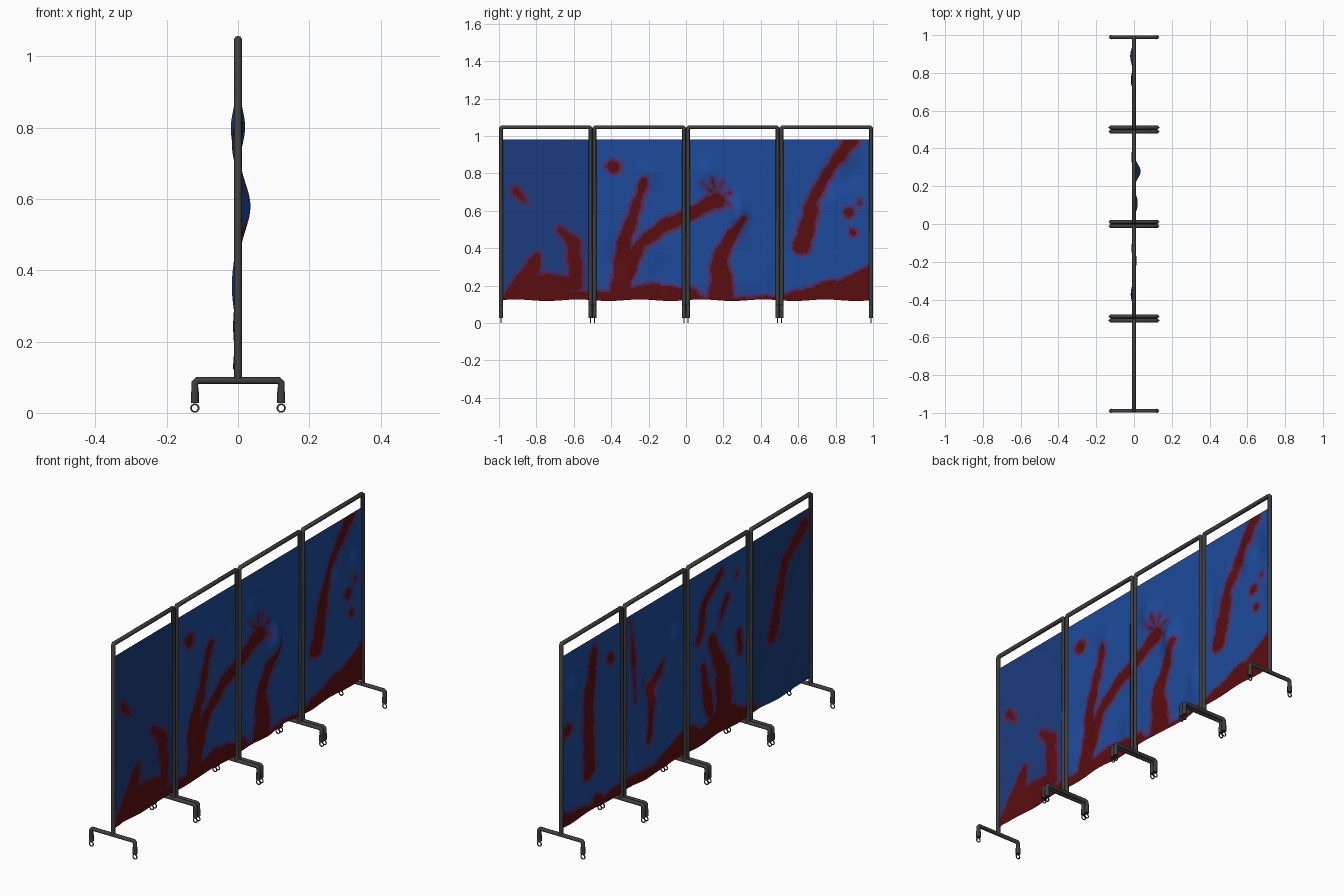
import bpy, math

if "Cube" in bpy.data.objects:
    bpy.data.objects.remove(bpy.data.objects["Cube"])

POST = 0.239          # post offset from panel centre
CENTRES = (-0.75, -0.25, 0.25, 0.75)


def material(name, rgb):
    m = bpy.data.materials.new(name)
    m.diffuse_color = (*rgb, 1)
    m.use_nodes = True
    m.node_tree.nodes["Principled BSDF"].inputs["Base Color"].default_value = m.diffuse_color
    return m


BLUE, DEEP, RED = (0.012, 0.070, 0.33), (0.010, 0.045, 0.21), (0.105, 0.004, 0.005)
LEVELS = 5


def palette(name, blue):
    return [material(f"{name}_{i}", [a + (b - a) * i / (LEVELS - 1) for a, b in zip(blue, RED)])
            for i in range(LEVELS)]


metal = material("dark_metal", (0.05, 0.05, 0.05))
cloth, deep_cloth = palette("cloth", BLUE), palette("deep_cloth", DEEP)

# painted strokes, each a path of (y, z, radius)
FRONT = [
    [(-1, .1, .05), (-.8, .1, .09), (-.5, .1, .07)],
    [(-.88, .14, .10), (-.8, .36, .03)],
    [(-.8, .2, .08), (-.65, .2, .06)],
    [(-.59, .2, .045), (-.6, .42, .045), (-.67, .5, .025)],
    [(-.91, .70, .035), (-.85, .64, .01)],
    [(-.39, .84, .045)],
    [(-.35, .15, .07), (-.33, .45, .045), (-.22, .76, .03)],
    [(-.35, .2, .06), (-.25, .42, .04), (-.1, .53, .045), (.08, .61, .045), (.17, .66, .05)],
    [(.19, .15, .08), (.18, .35, .05), (.25, .48, .04), (.31, .56, .02)],
    [(-.5, .1, .08), (-.15, .1, .12), (0, .1, .1), (.1, .1, .05), (.5, .1, .05)],
    [(.89, .98, .045), (.77, .82, .035), (.68, .66, .04), (.62, .42, .06)],
    [(.87, .59, .035)], [(.93, .645, .022)], [(.89, .49, .028)],
    [(.5, .1, .06), (.8, .12, .12), (1, .1, .24)],
]
FRONT += [[(.16, .68, .02), (y, z, .011)]
          for y, z in ((.08, .75), (.14, .77), (.2, .76), (.24, .70), (.24, .63))]
BACK = [
    [(.73, .91, .035), (.78, .735, .045), (.77, .33, .055)],
    [(.6, .83, .035)], [(.94, .6, .04)], [(.70, .15, .05)],
    [(1, .1, .11), (.75, .1, .06), (.5, .1, .09)],
    [(.446, .95, .012), (.42, .8, .025), (.406, .54, .015)],
    [(.18, .66, .015), (.26, .53, .035), (.3, .3, .025)],
    [(.5, .1, .08), (.25, .1, .08), (0, .1, .16)],
    [(-.28, .93, .025), (-.15, .81, .04), (-.1, .65, .03)],
    [(-.4, .87, .025)], [(-.32, .78, .03), (-.25, .66, .015)],
    [(-.42, .57, .03), (-.42, .49, .035)],
    [(-.3, .15, .08), (-.28, .43, .055), (-.2, .61, .04)],
    [(-.13, .5, .03), (-.18, .28, .05)],
    [(0, .1, .1), (-.3, .1, .16), (-.5, .1, .08)],
    [(-.93, .91, .045), (-.78, .79, .035), (-.68, .45, .045)],
]
# billows in the cloth: y, z, height, y spread, z spread
BILLOWS = [
    (.28, .58, .032, .05, .09), (.1, .8, .02, .06, .07), (.44, .3, .012, .03, .1),
    (-.38, .35, -.018, .06, .1), (-.12, .25, -.014, .06, .1), (-.2, .8, .012, .06, .06),
    (.9, .8, -.022, .06, .08), (.76, .75, -.016, .05, .07), (.56, .6, -.012, .03, .15),
    (-.96, .15, .013, .03, .05), (-.6, .3, .009, .05, .1), (.35, .12, -.012, .08, .08),
]


def segments(strokes):
    return [(a, b) for s in strokes for a, b in zip(s, s[1:] or s)]


def paint(y, z, segs):
    """Amount of red, 0 to 1, with a soft edge."""
    best = 1.0
    for (ay, az, ar), (by, bz, br) in segs:
        dy, dz = by - ay, bz - az
        t = ((y - ay) * dy + (z - az) * dz) / (dy * dy + dz * dz + 1e-9)
        t = min(1, max(0, t))
        best = min(best, math.hypot(y - ay - t * dy, z - az - t * dz) - ar - t * (br - ar))
    wobble = .006 * math.sin(37 * y + 11 * z) * math.sin(41 * z - 9 * y)
    return min(1, max(0, .5 - (best + wobble) / .036))


def billow(y, z, c):
    fade = max(0, 1 - ((y - c) / POST) ** 4) * min(1, (.98 - z) / .1)
    x = sum(h * math.exp(-((y - by) / sy) ** 2 - ((z - bz) / sz) ** 2)
            for by, bz, h, sy, sz in BILLOWS)
    return fade * (x + .0015 * math.sin(23 * y + 14 * z))


def build_cloth(name, c, mats):
    ny, nz = 60, 108
    verts, faces, shade = [], [], []
    for side, strokes in ((1, FRONT), (-1, BACK)):
        base = len(verts)
        near = [s for s in segments(strokes)
                if min(p[0] - p[2] for p in s) < c + .3 and max(p[0] + p[2] for p in s) > c - .3]
        for j in range(nz + 1):
            for i in range(ny + 1):
                y = c + POST * (2 * i / ny - 1)
                low = .122 + .004 * math.sin(19 * y)
                z = low + (.98 - low) * j / nz
                verts.append((billow(y, z, c) + side * .0015, y, z))
        for j in range(nz):
            for i in range(ny):
                a = base + j * (ny + 1) + i
                f = (a, a + 1, a + ny + 2, a + ny + 1)
                faces.append(f[::side])
                y, z = c + POST * (2 * (i + .5) / ny - 1), .122 + .858 * (j + .5) / nz
                shade.append(round(paint(y, z, near) * (LEVELS - 1)))
    me = bpy.data.meshes.new(name)
    me.from_pydata(verts, [], faces)
    for m in mats:
        me.materials.append(m)
    me.polygons.foreach_set("material_index", shade)
    me.polygons.foreach_set("use_smooth", [True] * len(faces))
    me.update()
    bpy.context.collection.objects.link(bpy.data.objects.new(name, me))


def pipe(name, pts, radius, closed=False, sides=2):
    """Round tube through pts with small chamfered corners."""
    cu = bpy.data.curves.new(name, 'CURVE')
    cu.dimensions = '3D'
    cu.bevel_depth, cu.bevel_resolution = radius, sides
    cu.use_fill_caps = True
    sp = cu.splines.new('POLY')
    sp.points.add(len(pts) - 1)
    for p, co in zip(sp.points, pts):
        p.co = (*co, 1)
    sp.use_cyclic_u = closed
    sp.use_smooth = True
    cu.materials.append(metal)
    bpy.context.collection.objects.link(bpy.data.objects.new(name, cu))


def arch(half, low, top, ch=.007):
    """Upside-down U outline as (across, height)."""
    left = [(-half, low), (-half, top - ch), (-half + ch, top)]
    return left + [(-a, h) for a, h in reversed(left)]


for n, c in enumerate(CENTRES, 1):
    # posts and top rail
    pipe(f"panel_{n}_frame", [(0, c + a, h) for a, h in arch(POST, .09, 1.047)], .0108)
    # hanging cloth
    build_cloth(f"panel_{n}_cloth", c, deep_cloth if n == 1 else cloth)
    for s, end in ((-1, "left"), (1, "right")):
        y = c + s * POST
        # foot
        pipe(f"panel_{n}_{end}_foot", [(a, y, h) for a, h in arch(.121, .03, .091)], .0102)
        for k, tag in ((-.121, "back"), (.121, "front")):
            # collar and caster wheel
            pipe(f"panel_{n}_{end}_{tag}_collar", [(k, y, .028), (k, y, .06)], .0112)
            ring = [(k + .0107 * math.cos(t * math.tau / 16), y,
                     .0135 + .0107 * math.sin(t * math.tau / 16)) for t in range(16)]
            pipe(f"panel_{n}_{end}_{tag}_wheel", ring, .0028, True, 1)
